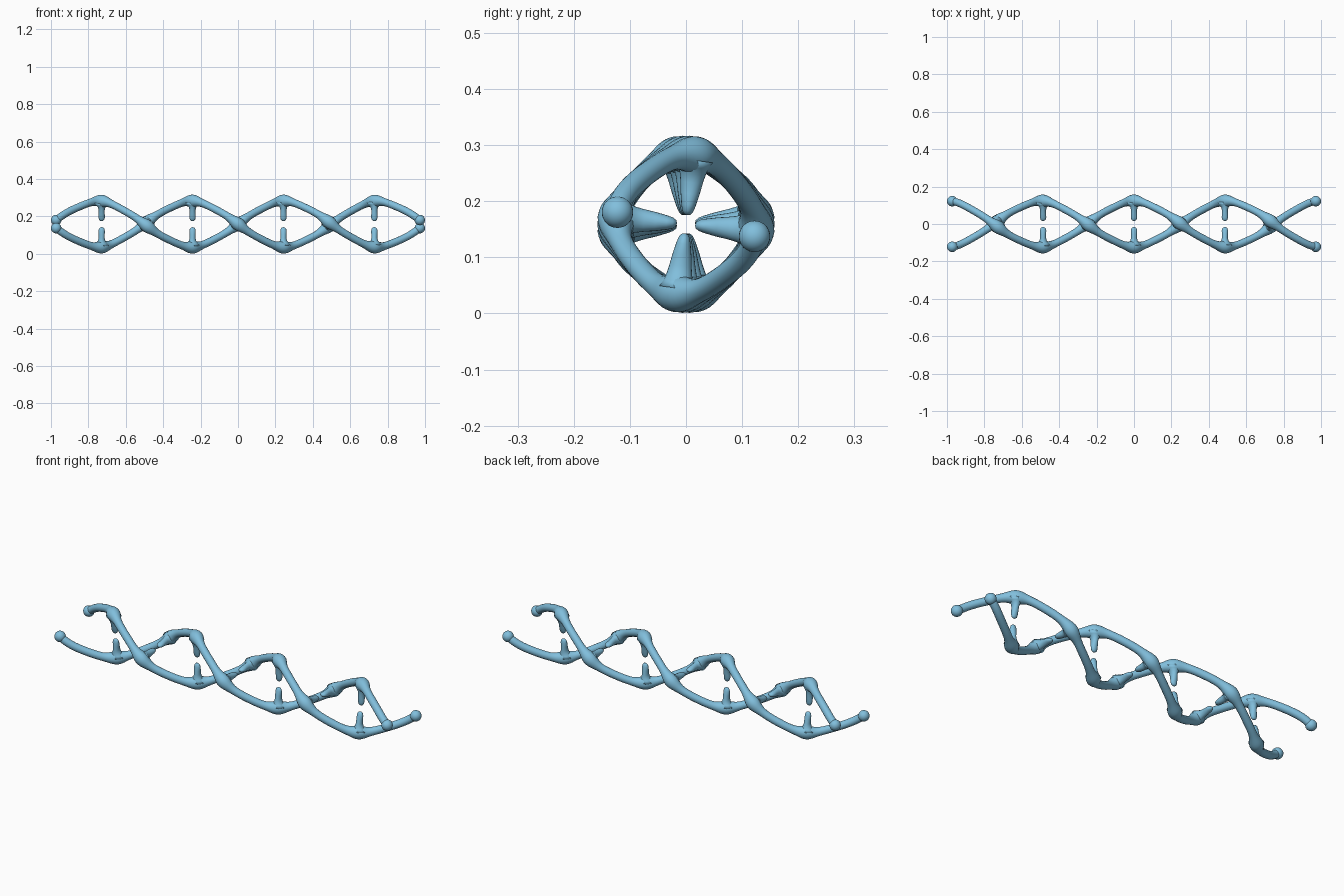
import bpy, bmesh, math
from mathutils import Vector

if "Cube" in bpy.data.objects:
    bpy.data.objects.remove(bpy.data.objects["Cube"])

STEP, TURN = 0.243, math.radians(87.5)   # spacing and twist between nodes
ZC = 0.159                               # height of the helix axis
blue = bpy.data.materials.new("blue")
blue.diffuse_color = (0.22, 0.52, 0.72, 1)
blue.use_nodes = True
blue.node_tree.nodes["Principled BSDF"].inputs["Base Color"].default_value = blue.diffuse_color


def radial(t, phase):
    a = t * TURN + phase
    return Vector((0, math.cos(a), math.sin(a)))


def loft(name, rings):
    """Closed tube from a list of point rings."""
    bm = bmesh.new()
    vs = [[bm.verts.new(p) for p in r] for r in rings]
    n = len(vs[0])
    for a, b in zip(vs, vs[1:]):
        for i in range(n):
            bm.faces.new((a[i], a[(i + 1) % n], b[(i + 1) % n], b[i]))
    bm.faces.new(vs[0][::-1])
    bm.faces.new(vs[-1])
    bmesh.ops.recalc_face_normals(bm, faces=bm.faces)
    me = bpy.data.meshes.new(name)
    bm.to_mesh(me)
    bm.free()
    me.materials.append(blue)
    me.shade_smooth()
    ob = bpy.data.objects.new(name, me)
    bpy.context.collection.objects.link(ob)
    return ob


def ring(c, u, v, ru, rv, n=20):
    return [c + u * ru * math.cos(2 * math.pi * i / n)
            + v * rv * math.sin(2 * math.pi * i / n) for i in range(n)]


def strand_point(t, phase):
    r = 0.119 + 0.005 * math.cos(2 * math.pi * t)   # slightly squared circle
    return Vector((t * STEP, 0, ZC)) + radial(t, phase) * r


def strand(name, phase):
    rings = []
    for i in range(257):
        t = -4 + i / 32
        c = strand_point(t, phase)
        tan = (strand_point(t + .01, phase) - strand_point(t - .01, phase)).normalized()
        v = tan.cross(radial(t, phase)).normalized()
        u = v.cross(tan)
        d = (t - round(t)) * STEP
        swell = 0 if abs(t) > 3.5 else 0.014 * math.exp(-(d / 0.034) ** 2)
        rings.append(ring(c, u, v, 0.020 + swell, 0.020 + swell))
    loft(name, rings)
    # round end balls
    for t in (-4, 4):
        bpy.ops.mesh.primitive_uv_sphere_add(segments=24, ring_count=16, radius=0.028,
                                             location=strand_point(t, phase))
        ob = bpy.context.object
        ob.name = name + "_end_ball"
        ob.data.materials.append(blue)
        ob.data.shade_smooth()


# rung profile: distance from axis, half width along x, half width across
RUNG = [(.115, .040, .034), (.102, .029, .027), (.090, .020, .023), (.075, .016, .020),
        (.055, .0165, .017), (.035, .017, .013), (.024, .014, .010), (.018, .008, .006),
        (.0165, .002, .002)]


def rung(t, phase):
    d = radial(t, phase)
    x = Vector((1, 0, 0))
    c = Vector((t * STEP, 0, ZC))
    loft("half_rung", [ring(c + d * r, x, x.cross(d), a, b) for r, a, b in RUNG])


for k, phase in enumerate((0, math.pi)):
    strand("strand_%d" % (k + 1), phase)
    for t in range(-3, 4):
        rung(t, phase)
